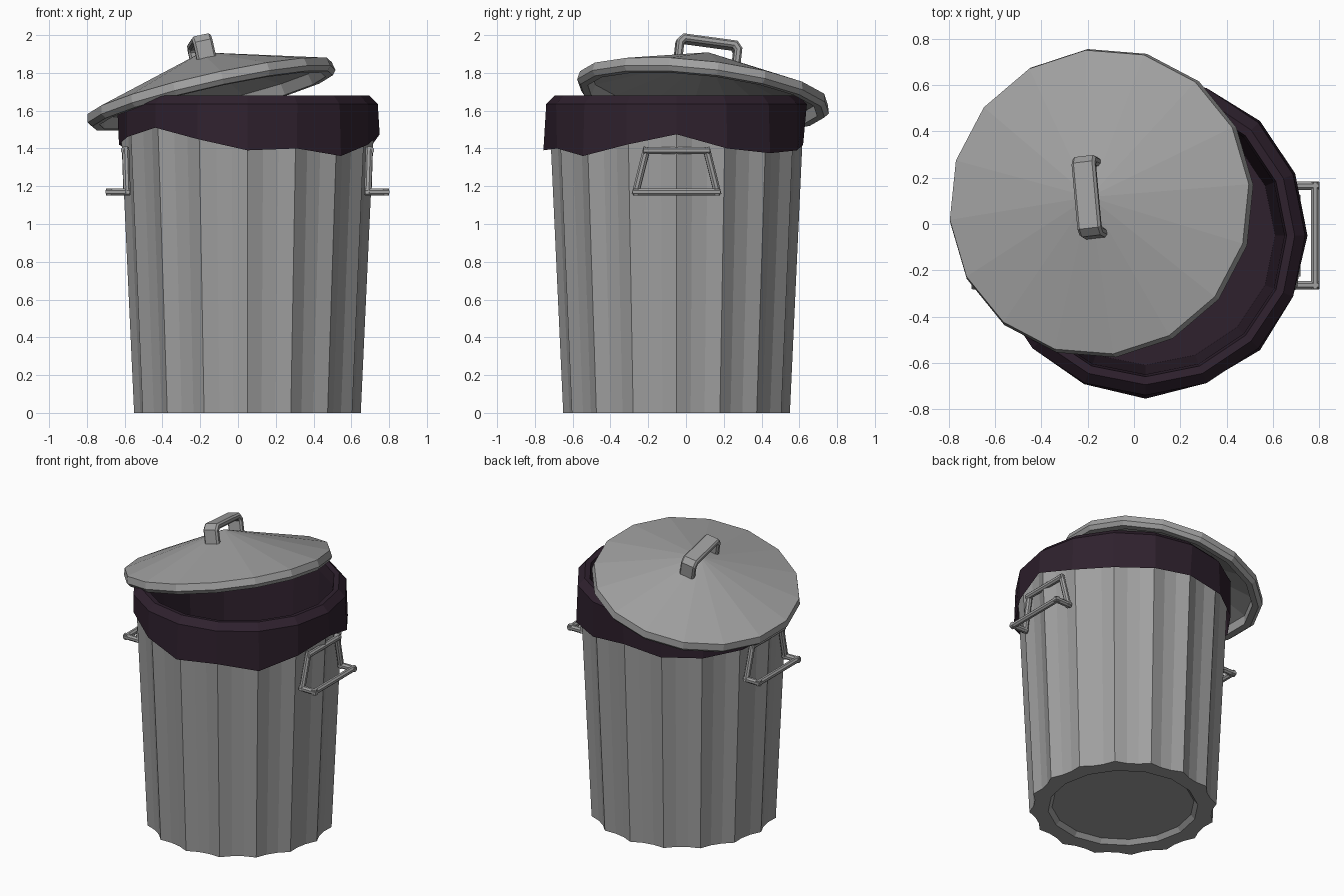
import bpy, bmesh, math
from mathutils import Vector, Matrix

if "Cube" in bpy.data.objects:
    bpy.data.objects.remove(bpy.data.objects["Cube"])


def material(name, col):
    m = bpy.data.materials.new(name)
    m.diffuse_color = (*col, 1)
    m.use_nodes = True
    m.node_tree.nodes["Principled BSDF"].inputs["Base Color"].default_value = m.diffuse_color
    return m


METAL = material("grey_metal", (0.35, 0.35, 0.35))
BAG = material("dark_plum_plastic", (0.028, 0.015, 0.027))
CX, CY = 0.05, -0.05      # can axis
N = 16


def finish(bm, name, mat, matrix=Matrix()):
    bmesh.ops.remove_doubles(bm, verts=bm.verts, dist=1e-5)
    bmesh.ops.recalc_face_normals(bm, faces=bm.faces)
    me = bpy.data.meshes.new(name)
    bm.to_mesh(me)
    bm.free()
    me.materials.append(mat)
    ob = bpy.data.objects.new(name, me)
    ob.matrix_world = matrix
    bpy.context.collection.objects.link(ob)
    return ob


def loft(rings, name, mat, matrix=Matrix(), cap=False):
    """Skin a list of equally long point rings; optionally cap the last."""
    bm = bmesh.new()
    vs = [[bm.verts.new(p) for p in r] for r in rings]
    n = len(vs[0])
    for a, b in zip(vs, vs[1:]):
        for i in range(n):
            j = (i + 1) % n
            bm.faces.new((a[i], a[j], b[j], b[i]))
    if cap:
        bm.faces.new(vs[-1])
    return finish(bm, name, mat, matrix)


def polar(r, a, z):
    return (r * math.cos(a), r * math.sin(a), z)


def circle(r, z, phase=0):
    return [polar(r, 2 * math.pi * i / N + phase, z) for i in range(N)]


# Fluted can: 16 ridges, each flute made of three flats
def flute_ring(r, z, depth):
    pts = []
    for i in range(N * 3):
        a = 2 * math.pi * i / (N * 3)
        if i % 3:
            off = a % (2 * math.pi / N) - math.pi / N
            k = math.cos(math.pi / N) / math.cos(off) - depth
        else:
            k = 1
        pts.append(polar(r * k, a, z))
    return pts


at_can = Matrix.Translation((CX, CY, 0))
loft([flute_ring(0.674, 1.6, 0.03), flute_ring(0.6, 0, 0.03),
      flute_ring(0.48, 0, 0), flute_ring(0.455, 0.03, 0)],
     "can_body", METAL, at_can, cap=True)

# Bin bag: ragged hem, folded over the rim, lining the inside
hem_z = [1.475, 1.40, 1.375, 1.39, 1.42, 1.39, 1.38, 1.40,
         1.42, 1.46, 1.51, 1.45, 1.39, 1.40, 1.36, 1.42]
hem_r = [.70, .70, .70, .69, .67, .70, .69, .70,
         .68, .69, .69, .695, .705, .685, .70, .69]
hem = [polar(r, 2 * math.pi * i / N, z) for i, (r, z) in enumerate(zip(hem_r, hem_z))]
loft([hem, circle(0.69, 1.635), circle(0.645, 1.68), circle(0.61, 1.675),
      circle(0.6, 1.6), circle(0.56, 0.1)], "bin_bag", BAG, at_can, cap=True)

# Tilted conical lid with a thick hollow rim
tilt = Vector((0, 0, 1)).rotation_difference(Vector((-0.226, 0.115, 1)))
at_lid = (Matrix.Translation((-0.15, 0.095, 1.72)) @ tilt.to_matrix().to_4x4()
          @ Matrix.Rotation(math.radians(6), 4, 'Z'))
profile = [(0, 0.195), (0.665, 0), (0.675, -0.045), (0.655, -0.07),
           (0.615, -0.07), (0.6, -0.01), (0, 0.165)]
loft([circle(r, z) for r, z in profile], "lid", METAL, at_lid)

# Lid handle: flat strap with an arched outline
outer = [(-.175, .12), (-.175, .235), (-.145, .27), (.145, .27), (.175, .235), (.175, .12)]
inner = [(-.135, .12), (-.135, .218), (-.125, .23), (.125, .23), (.135, .218), (.135, .12)]
strap = []
for x, line in ((-.052, inner), (-.052, outer), (.052, outer), (.052, inner)):
    strap.append([(x, y, z) for y, z in line])
bm = bmesh.new()
v = [[bm.verts.new(p) for p in r] for r in strap]
for k in range(4):
    a, b = v[k], v[(k + 1) % 4]
    for i in range(5):
        bm.faces.new((a[i], a[i + 1], b[i + 1], b[i]))
handle = finish(bm, "lid_handle", METAL, at_lid)
bev = handle.modifiers.new("Bevel", 'BEVEL')
bev.width = 0.011
bev.segments = 1
bev.limit_method = 'ANGLE'
bev.angle_limit = math.radians(60)


# Side handles: trapezoid frame on the wall with a grip standing out
def beam(bm, p, q, r=0.02):
    p, q = Vector(p), Vector(q)
    d = (q - p).normalized()
    p, q = p - d * r * 0.8, q + d * r * 0.8
    m = (Matrix.Translation((p + q) / 2)
         @ d.to_track_quat('Z', 'Y').to_matrix().to_4x4()
         @ Matrix.Rotation(math.pi / 8, 4, 'Z'))
    bmesh.ops.create_cone(bm, cap_ends=True, segments=8, radius1=r, radius2=r,
                          depth=(q - p).length, matrix=m)


for side, name in ((1, "right_handle"), (-1, "left_handle")):
    bm = bmesh.new()
    for s in (-1, 1):
        beam(bm, (side * .645, s * .16, 1.39), (side * .638, s * .215, 1.17))
        beam(bm, (side * .638, s * .215, 1.17), (side * .733, s * .215, 1.17))
    beam(bm, (side * .733, -.215, 1.17), (side * .733, .215, 1.17))
    beam(bm, (side * .652, -.16, 1.39), (side * .652, .16, 1.39))
    finish(bm, name, METAL, at_can)
